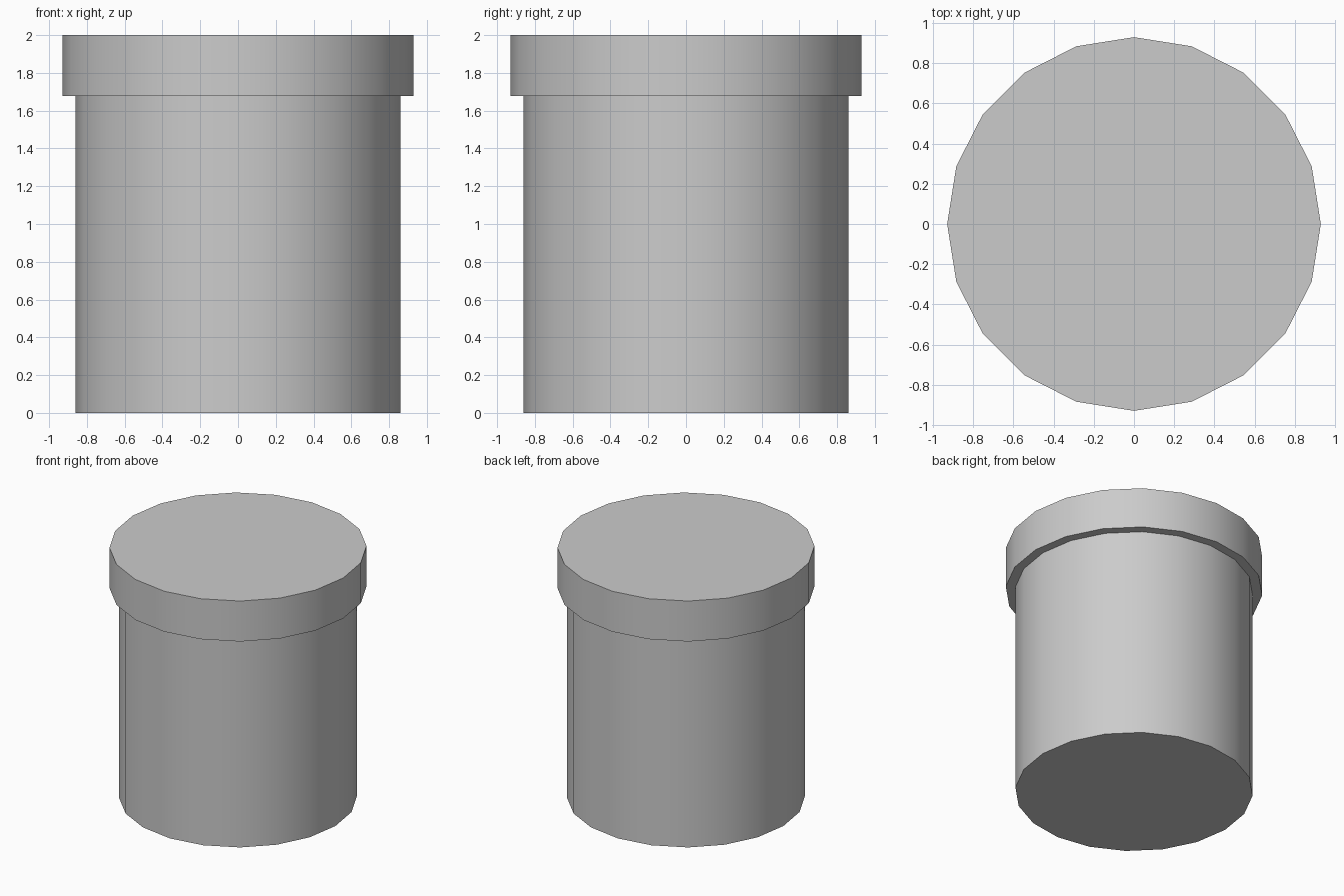
import bpy, bmesh, math

if "Cube" in bpy.data.objects:
    bpy.data.objects.remove(bpy.data.objects["Cube"])

SIDES = 20
# Outline of the capped drum: (radius, height), bottom to top
PROFILE = [(0.86, 0.0), (0.86, 1.677), (0.93, 1.677), (0.93, 2.0)]

bm = bmesh.new()


def ring(radius, z):
    step = math.tau / SIDES
    return [bm.verts.new((radius * math.cos(i * step), radius * math.sin(i * step), z))
            for i in range(SIDES)]


# Body wall, rim underside and rim wall
rings = [ring(r, z) for r, z in PROFILE]
for low, high in zip(rings, rings[1:]):
    for i in range(SIDES):
        j = (i + 1) % SIDES
        bm.faces.new((low[i], low[j], high[j], high[i]))

# Closed base and top
bm.faces.new(rings[0][::-1])
bm.faces.new(rings[-1])
bmesh.ops.recalc_face_normals(bm, faces=bm.faces)

mesh = bpy.data.meshes.new("rimmed_cylinder")
bm.to_mesh(mesh)
bm.free()
obj = bpy.data.objects.new("rimmed_cylinder", mesh)
bpy.context.collection.objects.link(obj)

# Smooth round walls with crisp rims
bpy.context.view_layer.objects.active = obj
obj.select_set(True)
bpy.ops.object.shade_smooth_by_angle(angle=math.radians(30))
